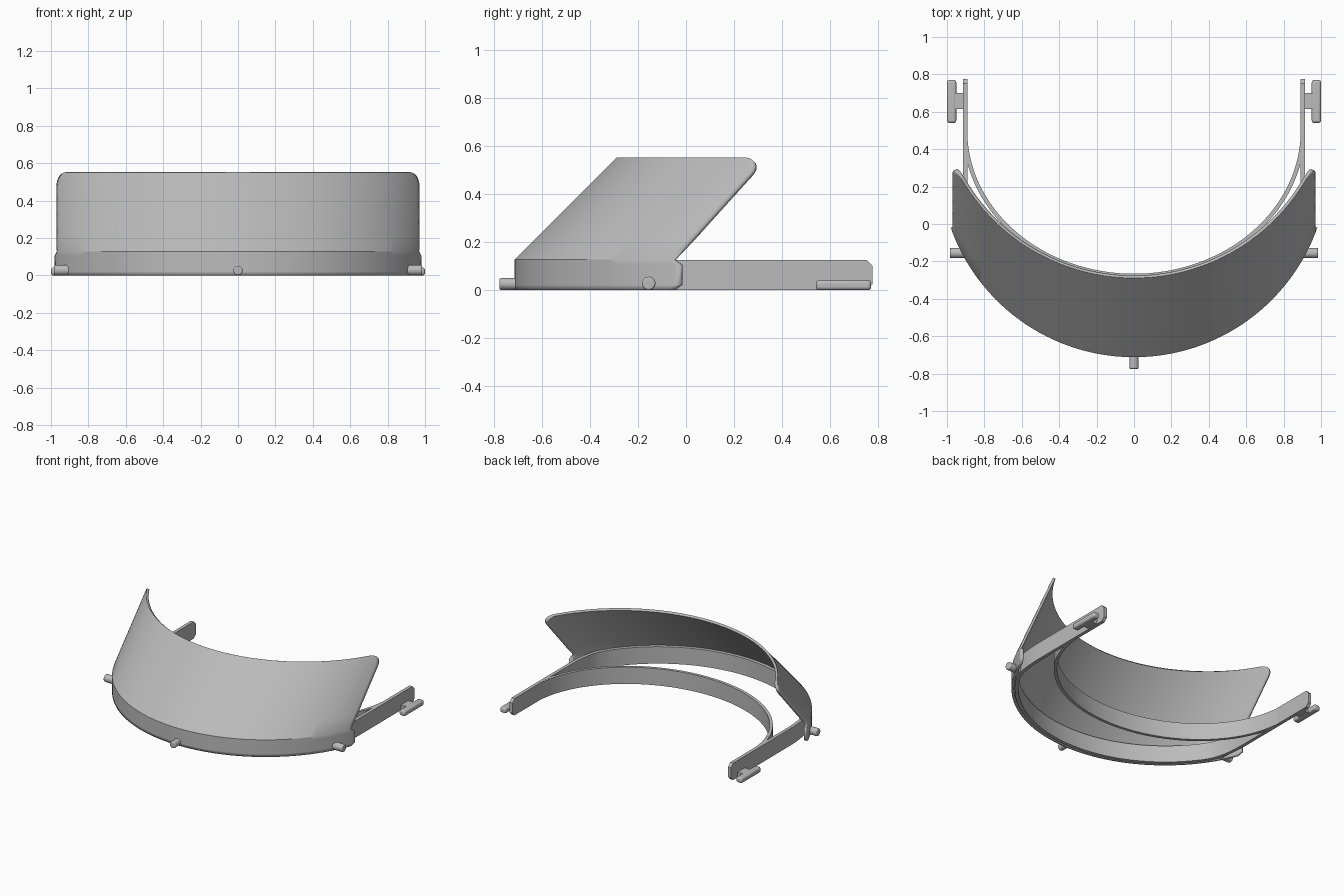
import bpy, bmesh, math
from mathutils import Vector

if "Cube" in bpy.data.objects:
    bpy.data.objects.remove(bpy.data.objects["Cube"])

grey = bpy.data.materials.new("light grey plastic")
grey.diffuse_color = (0.5, 0.5, 0.5, 1)
grey.use_nodes = True
grey.node_tree.nodes["Principled BSDF"].inputs["Base Color"].default_value = grey.diffuse_color


def finish(name, bm, bevel=0.0):
    mesh = bpy.data.meshes.new(name)
    bm.to_mesh(mesh)
    bm.free()
    ob = bpy.data.objects.new(name, mesh)
    bpy.context.collection.objects.link(ob)
    mesh.materials.append(grey)
    if bevel:
        mod = ob.modifiers.new("rounding", 'BEVEL')
        mod.width, mod.segments = bevel, 4
        mod.limit_method = 'ANGLE'
        mod.angle_limit = math.radians(40)
    bpy.ops.object.select_all(action='DESELECT')
    ob.select_set(True)
    bpy.context.view_layer.objects.active = ob
    bpy.ops.object.shade_smooth_by_angle(angle=math.radians(30))
    return ob


def ribbon(name, pts, thick, height, chamfer=0.0):
    """Upright strip following a plan path, optionally with clipped ends."""
    pts = [Vector(p) for p in pts]
    if chamfer:
        d0 = (pts[1] - pts[0]).normalized() * chamfer
        d1 = (pts[-2] - pts[-1]).normalized() * chamfer
        pts = [pts[0], pts[0] + d0] + pts[1:-1] + [pts[-1] + d1, pts[-1]]
    bm = bmesh.new()
    rings = []
    last = len(pts) - 1
    for i, p in enumerate(pts):
        t = (pts[min(i + 1, last)] - pts[max(i - 1, 0)]).normalized()
        n = Vector((-t.y, t.x)) * thick / 2
        c = chamfer if i in (0, last) else 0
        rings.append([bm.verts.new((q.x, q.y, z)) for q, z in
                      ((p + n, c), (p - n, c), (p - n, height - c), (p + n, height - c))])
    for a, b in zip(rings, rings[1:]):
        for k in range(4):
            bm.faces.new((a[k], a[(k + 1) % 4], b[(k + 1) % 4], b[k]))
    bm.faces.new(rings[0])
    bm.faces.new(rings[-1])
    bmesh.ops.recalc_face_normals(bm, faces=bm.faces)
    return finish(name, bm)


def box(name, lo, hi, bevel=0.0):
    bm = bmesh.new()
    bmesh.ops.create_cube(bm, size=1)
    for v in bm.verts:
        v.co = Vector([(l + h) / 2 + c * (h - l) for l, h, c in zip(lo, hi, v.co)])
    return finish(name, bm, bevel)


def peg(name, start, end, radius):
    start, end = Vector(start), Vector(end)
    bm = bmesh.new()
    bmesh.ops.create_cone(bm, cap_ends=True, segments=28, radius1=radius,
                          radius2=radius, depth=(end - start).length)
    rot = (end - start).to_track_quat('Z', 'Y')
    for v in bm.verts:
        v.co = rot @ v.co + (start + end) / 2
    return finish(name, bm, 0.008)


# Visor: upright skirt with clipped ends, then a leaning sheet with round corners
rows = [(0.0, 0.968), (0.022, 0.98), (0.105, 0.98), (0.128, 0.969)]
rows += [(0.128 + 0.352 * k / 4, 0.97) for k in range(1, 5)]
rows += [(0.48 + 0.072 * math.sin(a), 0.92 + 0.05 * math.cos(a))
         for a in [math.pi / 2 * k / 8 for k in range(1, 9)]]
bm = bmesh.new()
N = 96
grid = []
for z, half in rows:
    lean = max(0.0, z - 0.128)
    r = 1.04 + 0.065 * lean
    amax = math.asin(half / r)
    row = []
    for i in range(N + 1):
        a = amax * (2 * i / N - 1)
        row.append(bm.verts.new((r * math.sin(a), -0.712 + lean + r - r * math.cos(a), z)))
    grid.append(row)
for a, b in zip(grid, grid[1:]):
    for i in range(N):
        bm.faces.new((a[i], a[i + 1], b[i + 1], b[i]))
visor = finish("visor", bm)
solid = visor.modifiers.new("thickness", 'SOLIDIFY')
solid.thickness, solid.offset = 0.018, -1
visor.modifiers.move(len(visor.modifiers) - 1, 0)

# Frame: straight arms that bend into the front ring
half = [(0.9025, 0.775), (0.9025, 0.5), (0.9025, 0.3)]
A, B, C = Vector((0.9025, 0.1)), Vector((0.9025, -0.11)), Vector((0.852, -0.2026))
for k in range(13):
    t = k / 12
    half.append(tuple(A * (1 - t) ** 2 + B * 2 * t * (1 - t) + C * t * t))
R = 1.007
a0 = math.asin(0.85 / R)
half += [(R * math.sin(a), 0.33 - R * math.cos(a))
         for a in [a0 * (1 - k / 30) for k in range(1, 31)]]
path = half + [(-x, y) for x, y in reversed(half[:-1])]
ribbon("frame_and_arms", path, 0.025, 0.126, 0.025)

# Inner forehead band
band = []
for k in range(81):
    a = math.pi * k / 80
    band.append((0.9025 * math.cos(a), 0.5 - 0.777 * math.sin(a)))
ribbon("forehead_band", band, 0.022, 0.125)

# Pegs and strap hooks
peg("front_peg", (0, -0.70, 0.026), (0, -0.775, 0.026), 0.025)
for s, side in ((1, "right"), (-1, "left")):
    peg(side + "_peg", (s * 0.885, -0.155, 0.028), (s * 0.985, -0.155, 0.028), 0.028)
    xs = sorted((s * 0.95, s * 1.0))
    box(side + "_hook_bar", (xs[0], 0.54, 0), (xs[1], 0.77, 0.042), 0.014)
    xs = sorted((s * 0.905, s * 0.965))
    box(side + "_hook_bridge", (xs[0], 0.615, 0.001), (xs[1], 0.70, 0.040))
